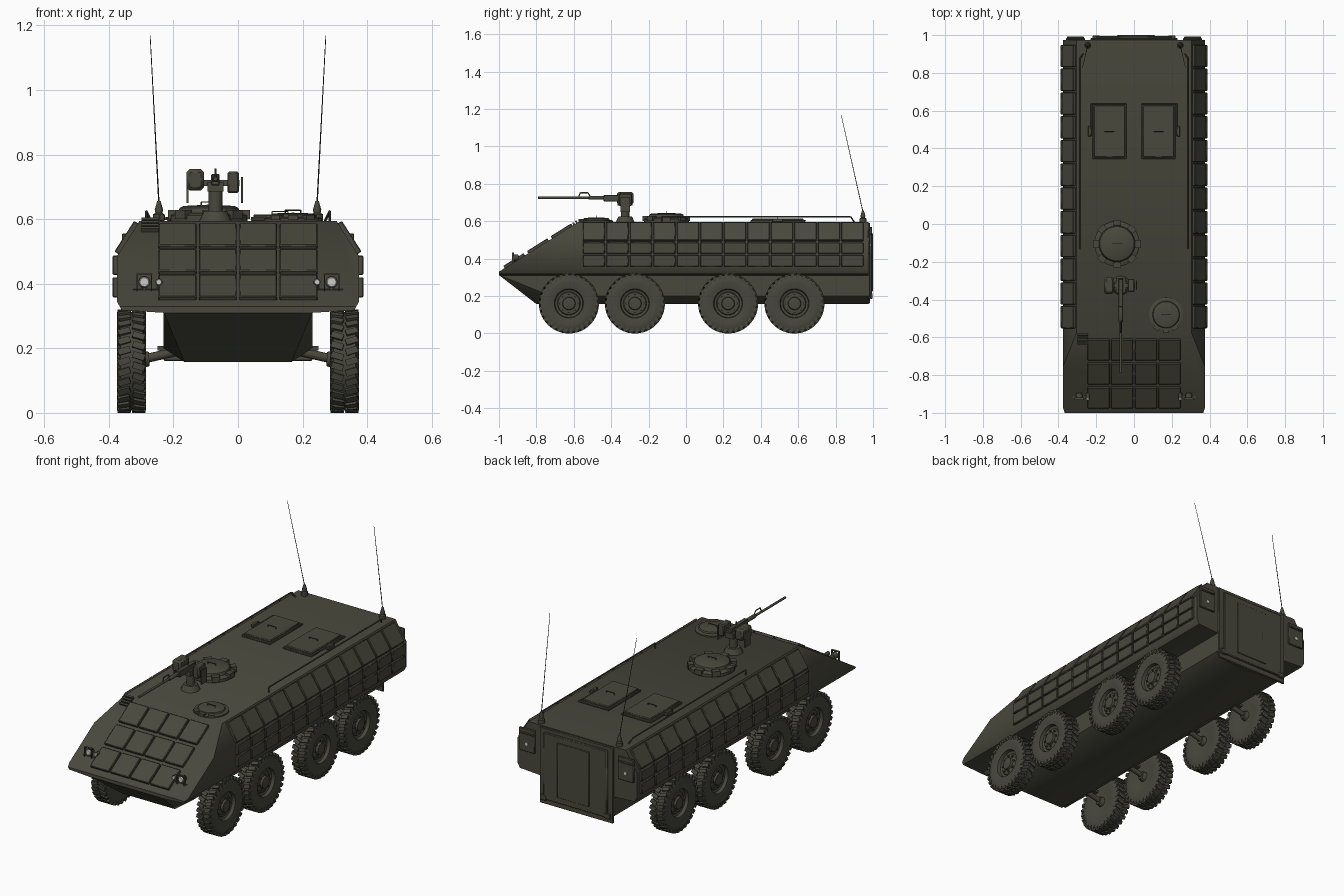
import bpy, bmesh, math
from mathutils import Matrix, Vector

cube = bpy.data.objects.get("Cube")
if cube:
    bpy.data.objects.remove(cube)


def material(name, r, g, b):
    m = bpy.data.materials.new(name)
    m.use_nodes = True
    m.diffuse_color = (r, g, b, 1)
    m.node_tree.nodes["Principled BSDF"].inputs["Base Color"].default_value = (r, g, b, 1)
    return m


OLIVE = material("olive_paint", .066, .065, .046)
RUBBER = material("dusty_rubber", .064, .063, .047)
STEEL = material("dark_steel", .03, .03, .026)
LENS = material("lamp_glass", .6, .6, .58)


def finish(name, bm, mat=OLIVE, bevel=0):
    bmesh.ops.recalc_face_normals(bm, faces=bm.faces)
    mesh = bpy.data.meshes.new(name)
    bm.to_mesh(mesh)
    bm.free()
    mesh.materials.append(mat)
    mesh.shade_smooth()
    mesh.set_sharp_from_angle(angle=math.radians(35))
    ob = bpy.data.objects.new(name, mesh)
    bpy.context.collection.objects.link(ob)
    if bevel:
        mod = ob.modifiers.new("edge_bevel", "BEVEL")
        mod.width, mod.segments = bevel, 1
    return ob


def add_box(bm, centre, size, rot=None):
    m = Matrix.Translation(centre) @ (rot or Matrix()) @ Matrix.Diagonal((*size, 1))
    bmesh.ops.create_cube(bm, size=1, matrix=m)


def add_rod(bm, a, b, r, r2=None, sides=12):
    a, b = Vector(a), Vector(b)
    d = b - a
    m = Matrix.Translation((a + b) / 2) @ d.to_track_quat("Z", "Y").to_matrix().to_4x4()
    bmesh.ops.create_cone(bm, cap_ends=True, segments=sides, radius1=r,
                          radius2=r if r2 is None else r2, depth=d.length, matrix=m)


def add_lathe(bm, profile, axis, centre=(0, 0, 0), steps=40):
    """Spin (radius, height) points round the x or z axis."""
    side = Vector((0, 0, 1)) if axis == "X" else Vector((1, 0, 0))
    up = Vector((1, 0, 0)) if axis == "X" else Vector((0, 0, 1))
    c = Vector(centre)
    vs = [bm.verts.new(c + side * r + up * h) for r, h in profile]
    es = [bm.edges.new(p) for p in zip(vs, vs[1:])]
    bmesh.ops.spin(bm, geom=vs + es, cent=c, axis=up, angle=math.tau, steps=steps, use_merge=True)
    bmesh.ops.remove_doubles(bm, verts=bm.verts, dist=1e-5)


def box(name, centre, size, mat=OLIVE, bevel=.003, rot=None):
    bm = bmesh.new()
    add_box(bm, centre, size, rot)
    return finish(name, bm, mat, bevel)


def rods(name, path, r, mat=OLIVE, sides=8):
    bm = bmesh.new()
    for a, b in zip(path, path[1:]):
        add_rod(bm, a, b, r, sides=sides)
    return finish(name, bm, mat)


# Upper hull: one cross-section, cut by the sloping front plate
ROOF, REAR = .595, .975
half = [(.23, .31), (.36, .318), (.375, .345), (.375, .485), (.305, ROOF)]
section = half + [(-x, z) for x, z in reversed(half)]
bm = bmesh.new()
face = bm.faces.new([bm.verts.new((x, -1, z)) for x, z in section])
ext = bmesh.ops.extrude_face_region(bm, geom=[face])
bmesh.ops.translate(bm, vec=(0, REAR + 1, 0),
                    verts=[v for v in ext["geom"] if isinstance(v, bmesh.types.BMVert)])
NOSE, BROW = Vector((0, -1, .33)), Vector((0, -.577, ROOF))
slope = (BROW - NOSE).normalized()
glacis_n = Vector((0, -slope.z, slope.y))
cut = bmesh.ops.bisect_plane(bm, geom=bm.verts[:] + bm.edges[:] + bm.faces[:], plane_co=NOSE,
                             plane_no=glacis_n, clear_outer=True)
bmesh.ops.holes_fill(bm, edges=[e for e in bm.edges if e.is_boundary])
finish("upper_hull", bm)

# Lower hull tub
bm = bmesh.new()
for s in (1, -1):
    for p in [(.23, -1, .312), (.165, -.8, .157), (.23, -.72, .2), (.23, REAR, .312),
              (.23, REAR, .2), (.165, REAR, .157)]:
        bm.verts.new((s * p[0], p[1], p[2]))
bmesh.ops.convex_hull(bm, input=bm.verts[:])
finish("lower_hull", bm)

# Side armour tiles: two upright rows and one leaning row
PITCH = .1257
rows = [((.379, .358), (.379, .42)), ((.379, .427), (.379, .487)), ((.375, .495), (.314, .59))]
for s, side in ((1, "left"), (-1, "right")):
    bm = bmesh.new()
    for (x0, z0), (x1, z1) in rows:
        tilt = Matrix.Rotation(s * math.atan2(x1 - x0, z1 - z0), 4, "Y")
        for i in range(12):
            y = -.556 + PITCH * (i + .5)
            add_box(bm, (s * (x0 + x1) / 2, y, (z0 + z1) / 2),
                    (.018, PITCH - .008, math.hypot(x1 - x0, z1 - z0)), tilt)
    finish(side + "_armour_tiles", bm, bevel=.003)

# Front armour tiles, three rows of four
glacis_rot = Matrix.Rotation(math.atan2(slope.z, slope.y), 4, "X")
length = (BROW - NOSE).length


def on_glacis(x, t, lift=0):
    return NOSE + slope * t * length + glacis_n * lift + Vector((x, 0, 0))


bm = bmesh.new()
for t in (.2, .5, .8):
    for i in range(4):
        add_box(bm, on_glacis((i - 1.5) * .125, t, .005), (.117, .128, .018), glacis_rot)
finish("front_armour_tiles", bm, bevel=.003)
bm = bmesh.new()
for i in range(4):
    add_box(bm, on_glacis(-.272, .88 + i * .035, .006), (.055, .009, .014), glacis_rot)
finish("front_louvres", bm)

# Headlamps with guards
for s, side in ((1, "left"), (-1, "right")):
    bm = bmesh.new()
    lens = bmesh.new()
    for x, r in ((.29, .019), (.245, .011)):
        add_rod(bm, (s * x, -.925, .405), (s * x, -.895, .405), r, r * .8, 20)
        add_rod(bm, (s * x, -.91, .37), (s * x, -.91, .4), .006)
        add_rod(lens, (s * x, -.931, .405), (s * x, -.924, .405), r * .7, r * .88, 20)
    for x in (.268, .313):
        add_box(bm, (s * x, -.925, .403), (.004, .012, .05))
    add_box(bm, (s * .29, -.925, .43), (.049, .012, .004))
    add_box(bm, (s * .275, -.905, .378), (.1, .03, .012))
    finish(side + "_headlamps", bm)
    finish(side + "_headlamp_lenses", lens, LENS)

# Wheel mesh, outer face towards +x, shared by all eight places
bm = bmesh.new()
tyre = [(.075, -.038), (.11, -.045), (.14, -.042), (.152, -.034), (.153, .034), (.14, .042),
        (.11, .045), (.078, .038), (.074, .02), (.062, .016), (.058, .022), (.035, .024),
        (.032, .036), (.018, .038), (0, .038)]
add_lathe(bm, [(0, -.03)] + tyre, "X", steps=48)
LUGS = 30
for i in range(LUGS):
    for s in (1, -1):
        turn = Matrix.Rotation((i + .5 * (s > 0)) * math.tau / LUGS, 4, "X")
        skew = Matrix.Rotation(s * .3, 4, "Z")
        add_box(bm, turn @ Vector((s * .0225, 0, .153)), (.038, .02, .014), turn @ skew)
        add_box(bm, turn @ Vector((s * .041, 0, .143)), (.007, .016, .018), turn)
for i in range(8):
    turn = Matrix.Rotation(i * math.tau / 8, 4, "X")
    add_rod(bm, turn @ Vector((.018, 0, .046)), turn @ Vector((.031, 0, .046)), .006, sides=6)
first = finish("wheel", bm, RUBBER)
first.data.materials.append(OLIVE)
for p in first.data.polygons:
    if Vector(p.center.yz).length < .074:
        p.material_index = 1
AXLES = (-.626, -.273, .225, .58)
for n, y in enumerate(AXLES):
    for s, side in ((1, "left"), (-1, "right")):
        ob = first if (n, s) == (0, 1) else bpy.data.objects.new("wheel", first.data)
        if ob is not first:
            bpy.context.collection.objects.link(ob)
        ob.name = f"{side}_wheel_{n + 1}"
        ob.location = (s * .33, y, .16)
        ob.rotation_euler.z = 0 if s > 0 else math.pi
        # Suspension arm and drive shaft
        bm = bmesh.new()
        add_rod(bm, (s * .3, y, .165), (s * .19, y, .19), .014)
        add_rod(bm, (s * .305, y, .165), (s * .275, y, .167), .03, .022)
        add_box(bm, (s * .235, y, .2), (.03, .06, .015))
        finish(f"{side}_suspension_arm_{n + 1}", bm)

# Rear plate, door and tail lamps
box("rear_plate", (0, .979, .376), (.46, .012, .43))
box("rear_ramp", (0, .988, .38), (.4, .014, .38), bevel=.004)
box("rear_door", (.01, .996, .38), (.2, .007, .31), bevel=.002)
rods("door_handle", [(-.06, .998, .36), (-.06, .998, .42)], .002)
for s, side in ((1, "left"), (-1, "right")):
    box(side + "_tail_panel", (s * .31, .979, .49), (.1, .012, .13))
    box(side + "_tail_guard", (s * .31, .987, .53), (.09, .012, .008))
    rods(side + "_tail_lamp", [(s * .31, .98, .47), (s * .31, .988, .47)], .009, LENS, 16)
    box(side + "_hinge", (s * .2, .99, .2), (.04, .014, .03))
    # Whip antenna
    x = s * .245
    bm = bmesh.new()
    add_lathe(bm, [(0, 0), (.018, 0), (.018, .02), (.011, .024), (.013, .034), (.005, .062), (0, .062)],
              "Z", (x, .946, ROOF), 16)
    finish(side + "_antenna_base", bm)
    bm = bmesh.new()
    add_rod(bm, (x, .946, .65), (s * .272, .83, 1.168), .0022, .0012, 6)
    finish(side + "_antenna", bm, STEEL)
    # Roof rail
    rods(side + "_roof_rail", [(s * .284, -.13, ROOF), (s * .284, -.13, .624), (s * .284, .88, .624),
                               (s * .27, .9, ROOF)], .004)
    # Rear roof hatch with hinge and handle
    x = s * .13
    box(side + "_hatch_frame", (x, .49, .6), (.18, .29, .012))
    box(side + "_hatch_lid", (x, .49, .609), (.165, .275, .012), bevel=.004)
    box(side + "_hatch_hinge", (s * .235, .49, .605), (.018, .055, .02))
    rods(side + "_hatch_handle", [(x - .025, .49, .61), (x - .025, .49, .624), (x + .025, .49, .624),
                                  (x + .025, .49, .61)], .002)
    rods(side + "_hatch_bar", [(s * .04, .637, .602), (s * .225, .637, .602), (s * .225, .5, .602)], .004)


# Round hatches with raised ring, lid, handle and periscopes
def round_hatch(name, x, y, r, h, scopes):
    bm = bmesh.new()
    prof = [(r, 0), (r, h * .35), (r * .88, h * .5), (r * .8, h * .5), (r * .76, h * .8),
            (r * .66, h * .92), (0, h)]
    add_lathe(bm, prof, "Z", (x, y, ROOF - .002))
    for a in scopes:
        a = math.radians(a)
        add_box(bm, (x + r * .93 * math.cos(a), y + r * .93 * math.sin(a), ROOF + h * .38),
                (r * .25, r * .35, h * .55), Matrix.Rotation(a, 4, "Z"))
    finish(name, bm)
    z = ROOF + h
    rods(name + "_handle", [(x - .024, y, z - .004), (x - .024, y, z + .006), (x + .024, y, z + .006),
                            (x + .024, y, z - .004)], .002)


round_hatch("commander_hatch", -.09, -.105, .12, .052, range(0, 360, 45))
round_hatch("driver_hatch", .17, -.48, .09, .027, (-125, -90, -55))

# Weapon mount: post, cradle, ammunition box, sight and gun
GX = -.07
bm = bmesh.new()
add_rod(bm, (GX, -.325, ROOF), (GX, -.325, .625), .05, .036, 20)
add_rod(bm, (GX, -.325, .62), (GX, -.325, .7), .022, sides=16)
finish("weapon_post", bm)
bm = bmesh.new()
add_box(bm, (GX, -.325, .712), (.15, .022, .02))
add_box(bm, (GX, -.325, .7), (.05, .08, .03))
for x in (-.157, .013):
    add_box(bm, (x, -.325, .69), (.006, .05, .08))
finish("weapon_cradle", bm)
box("ammunition_box", (-.132, -.325, .722), (.054, .09, .066), bevel=.01)
box("weapon_sight", (-.015, -.325, .714), (.036, .07, .066), bevel=.005)
bm = bmesh.new()
add_box(bm, (GX, -.365, .722), (.026, .15, .036))
add_rod(bm, (GX, -.43, .725), (GX, -.52, .725), .011)
finish("gun_receiver", bm, OLIVE, .003)
rods("gun_barrel", [(GX, -.5, .725), (GX, -.79, .725)], .0065, OLIVE, 12)
rods("gun_carry_handle", [(GX, -.51, .73), (GX, -.525, .752), (GX, -.565, .752), (GX, -.575, .728)], .003)
rods("gun_rear_sight", [(GX, -.35, .735), (GX, -.35, .757)], .003)
